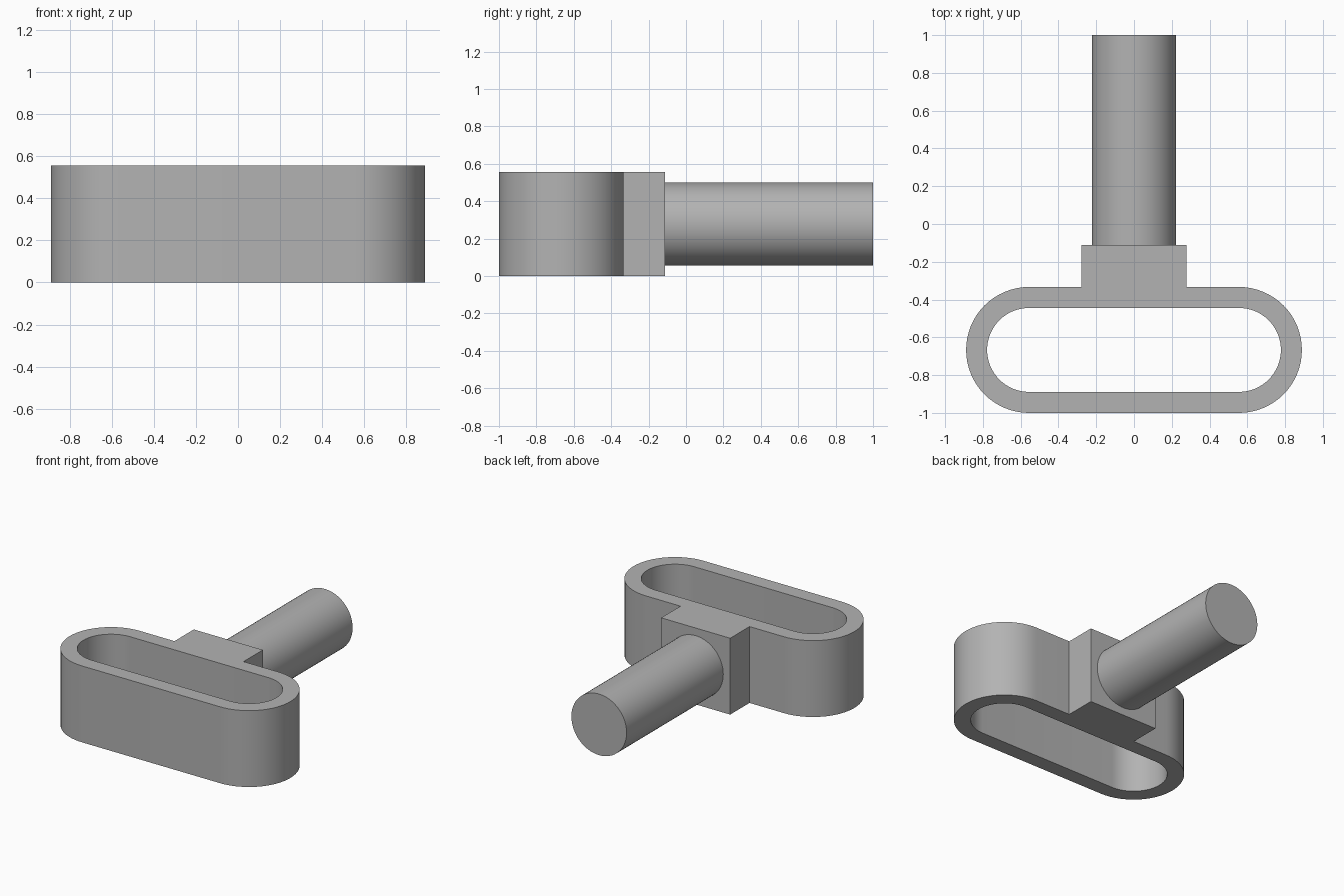
import bpy
import bmesh
from math import sin, cos, pi
from mathutils import Vector, Matrix

if "Cube" in bpy.data.objects:
    bpy.data.objects.remove(bpy.data.objects["Cube"], do_unlink=True)

U = 1 / 18            # design module
HEIGHT = 10 * U
RING_Y = -12 * U      # centre of the slotted loop
HALF_STRAIGHT = 10 * U
OUTER_R, INNER_R = 6 * U, 4 * U
NECK_HALF, NECK_BACK = 5 * U, -2 * U
ARC_STEPS = 32

grey = bpy.data.materials.new("plain_grey")
grey.use_nodes = True
colour = (0.45, 0.45, 0.45, 1)
grey.diffuse_color = colour
grey.node_tree.nodes["Principled BSDF"].inputs["Base Color"].default_value = colour


def finish(bm, name):
    """Turn the bmesh into a smooth object with sharp corners."""
    bmesh.ops.recalc_face_normals(bm, faces=bm.faces)
    mesh = bpy.data.meshes.new(name)
    bm.to_mesh(mesh)
    bm.free()
    mesh.materials.append(grey)
    obj = bpy.data.objects.new(name, mesh)
    bpy.context.collection.objects.link(obj)
    bpy.ops.object.select_all(action="DESELECT")
    obj.select_set(True)
    bpy.context.view_layer.objects.active = obj
    bpy.ops.object.shade_smooth_by_angle(angle=pi / 6)
    return obj


def slot_outline(radius):
    """Stadium outline, with two extra points where the neck joins."""
    right = [(HALF_STRAIGHT + radius * cos(a), RING_Y + radius * sin(a))
             for a in (pi * (i / ARC_STEPS - 0.5) for i in range(ARC_STEPS + 1))]
    right.append((NECK_HALF, RING_Y + radius))
    return right + [(-x, y) for x, y in reversed(right)]


# Strap loop: a flat band between two outlines, extruded upwards
bm = bmesh.new()
outer, inner = ([bm.verts.new((x, y, 0)) for x, y in slot_outline(r)]
                for r in (OUTER_R, INNER_R))
count = len(outer)
for i in range(count):
    j = (i + 1) % count
    bm.faces.new((outer[i], outer[j], inner[j], inner[i]))
raised = bmesh.ops.extrude_face_region(bm, geom=bm.faces[:], use_keep_orig=True)
bmesh.ops.translate(bm, vec=(0, 0, HEIGHT),
                    verts=[v for v in raised["geom"] if isinstance(v, bmesh.types.BMVert)])
bmesh.ops.recalc_face_normals(bm, faces=bm.faces)

# Neck block: pulled straight out of the loop's back wall
back = next(f for f in bm.faces if f.normal.y > 0.9
            and (f.calc_center_median() - Vector((0, RING_Y + OUTER_R, HEIGHT / 2))).length < 0.01)
pulled = bmesh.ops.extrude_face_region(bm, geom=[back])
bmesh.ops.translate(bm, vec=(0, NECK_BACK - RING_Y - OUTER_R, 0),
                    verts=[v for v in pulled["geom"] if isinstance(v, bmesh.types.BMVert)])
if back.is_valid:
    bmesh.ops.delete(bm, geom=[back], context="FACES_ONLY")
finish(bm, "strap_loop_and_neck")

# Round shaft reaching backwards from the neck
bm = bmesh.new()
place = Matrix.Translation((0, (1 + NECK_BACK) / 2, HEIGHT / 2)) @ Matrix.Rotation(pi / 2, 4, "X")
bmesh.ops.create_cone(bm, cap_ends=True, segments=64, radius1=4 * U, radius2=4 * U,
                      depth=1 - NECK_BACK, matrix=place)
finish(bm, "shaft")
